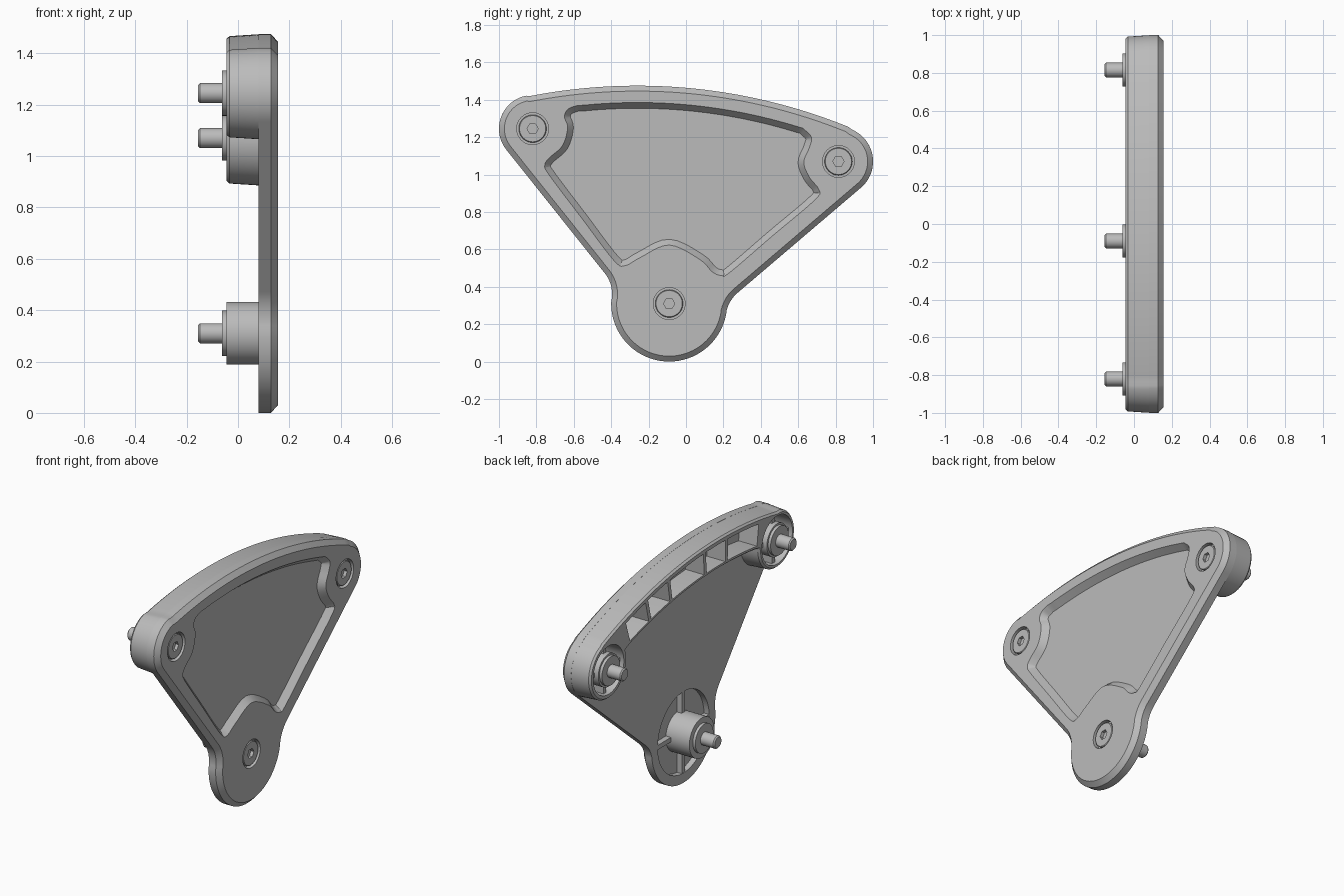
import bpy, bmesh
from math import cos, sin, radians, degrees, atan2, acos, hypot
from mathutils import Vector

cube = bpy.data.objects.get("Cube")
if cube:
    bpy.data.objects.remove(cube, do_unlink=True)

grey = bpy.data.materials.new("grey plastic")
grey.use_nodes = True
COLOUR = (0.5, 0.5, 0.5, 1)
grey.diffuse_color = COLOUR
grey.node_tree.nodes["Principled BSDF"].inputs["Base Color"].default_value = COLOUR

# Layout in the (y, z) plane: two end bosses, the lower hub and the big arc centre
LEFT, RIGHT, HUB = (-.82, 1.245), (.815, 1.07), (-.09, .31)
ARC, R_OUT, R_IN = (-.26, -1.525), 3.0, 2.8
BACK, PLATE, FRONT = -.045, .08, .155


def arc(c, r, a, b, n=24):
    return [Vector((c[0] + r * cos(radians(a + (b - a) * i / n)),
                    c[1] + r * sin(radians(a + (b - a) * i / n)))) for i in range(n + 1)]


def circle(c, r, n=48):
    return arc(c, r, 0, 360, n)[:-1]


def bearing(c, p):
    return degrees(atan2(p[1] - c[1], p[0] - c[0]))


def inset(pts, d):
    out = []
    for i, p in enumerate(pts):
        u = (p - pts[i - 1]).normalized()
        v = (pts[(i + 1) % len(pts)] - p).normalized()
        n = Vector((-u.y - v.y, u.x + v.x)).normalized()
        out.append(p + n * d)
    return out


def spline(pts, steps=5):
    """Smooth open curve through the points."""
    p = [Vector(q) for q in pts]
    p = [p[0] * 2 - p[1]] + p + [p[-1] * 2 - p[-2]]
    out = []
    for a, b, c, d in zip(p, p[1:], p[2:], p[3:]):
        for k in range(steps):
            t = k / steps
            out.append((b * 2 + (c - a) * t + (a * 2 - b * 5 + c * 4 - d) * t * t
                        + (b * 3 - a - c * 3 + d) * t ** 3) / 2)
    return out + [p[-2]]


def loft(name, sections):
    """Closed solid from (outline, x) sections stacked along x."""
    bm = bmesh.new()
    rings = [[bm.verts.new((x, p[0], p[1])) for p in pts] for pts, x in sections]
    n = len(rings[0])
    for a, b in zip(rings, rings[1:]):
        for i in range(n):
            bm.faces.new((a[i], a[(i + 1) % n], b[(i + 1) % n], b[i]))
    bm.faces.new(rings[0][::-1])
    bm.faces.new(rings[-1])
    bmesh.ops.recalc_face_normals(bm, faces=bm.faces)
    mesh = bpy.data.meshes.new(name)
    bm.to_mesh(mesh)
    bm.free()
    mesh.materials.append(grey)
    obj = bpy.data.objects.new(name, mesh)
    bpy.context.collection.objects.link(obj)
    return obj


def turned(name, c, steps, n=48):
    return loft(name, [(circle(c, r, n), x) for r, x in steps])


def cut(obj, cutters):
    for c in cutters:
        m = obj.modifiers.new("cut", "BOOLEAN")
        m.operation, m.solver, m.object = "DIFFERENCE", "EXACT", c
    dg = bpy.context.evaluated_depsgraph_get()
    mesh = bpy.data.meshes.new_from_object(obj.evaluated_get(dg))
    obj.modifiers.clear()
    obj.data = mesh
    for c in cutters:
        bpy.data.objects.remove(c, do_unlink=True)


def box(name, c, angle, near, far, half, x0, x1):
    d = Vector((cos(radians(angle)), sin(radians(angle))))
    s, c = Vector((-d.y, d.x)) * half, Vector(c)
    return loft(name, [([c + d * near - s, c + d * far - s, c + d * far + s, c + d * near + s], x)
                       for x in (x0, x1)])


# Fan-shaped face plate with chamfered front edge
a_left, a_right = bearing(ARC, LEFT), bearing(ARC, RIGHT)
top_arc = arc(ARC, R_OUT, a_right + .4, a_left - .4, 48)
fillet_l, fillet_r = (-.575, .36), (.392, .23)
outline = (arc(LEFT, .18, a_left, 218.5)
           + arc(fillet_l, .18, 38.5, bearing(fillet_l, HUB), 10)
           + arc(HUB, .31, bearing(HUB, fillet_l), 360 + bearing(HUB, fillet_r), 40)[1:]
           + arc(fillet_r, .18, bearing(fillet_r, HUB), 130.4, 10)[1:]
           + arc(RIGHT, .185, -49.6, a_right)
           + top_arc)
plate = loft("face_plate", [(outline, PLATE), (outline, .128), (inset(outline, .029), FRONT)])

# Recessed panel in the front that wraps around the three bosses
pocket = spline([(-.58, 1.37), (-.63, 1.35), (-.65, 1.31), (-.633, 1.25), (-.66, 1.155),
                 (-.73, 1.09), (-.755, 1.05), (-.73, .995), (-.56, .77), (-.385, .54),
                 (-.325, .513), (-.245, .556), (-.09, .623), (.075, .545), (.14, .48),
                 (.19, .46), (.235, .477), (.46, .67), (.69, .865), (.71, .92), (.66, .985),
                 (.63, 1.065), (.66, 1.145), (.67, 1.2), (.625, 1.248)])
pocket += arc(ARC, 2.91, bearing(ARC, (.6, 1.255)), bearing(ARC, (-.55, 1.37)), 30)
cutters = [loft("pocket_cutter", [(inset(pocket, .031), .117), (pocket, FRONT), (pocket, .2)])]

# Counterbores for the screw heads, and the round recess behind the lower hub
cutters += [turned("bore_cutter", c, [(.085, .125), (.085, .2)]) for c in (LEFT, RIGHT, HUB)]
cutters.append(turned("recess_cutter", HUB, [(.25, 0), (.25, .115)], 64))
cut(plate, cutters)

# Thick curved rim on the back, joining the two end bosses
def inner_angle(c, r):
    d = hypot(c[0] - ARC[0], c[1] - ARC[1])
    return degrees(acos((R_IN ** 2 - d * d - r * r) / (2 * d * r)))


end_l = arc(LEFT, .18, a_left, a_left + 360 - inner_angle(LEFT, .18), 40)
end_r = arc(RIGHT, .185, a_right - 360 + inner_angle(RIGHT, .185), a_right, 40)
inner = arc(ARC, R_IN, bearing(ARC, end_l[-1]), bearing(ARC, end_r[0]), 40)[1:-1]
rim_shape = end_l + inner + end_r + top_arc
rim = loft("back_rim", [(inset(rim_shape, .018), BACK), (inset(rim_shape, .008), BACK + .012),
                        (rim_shape, PLATE + .01)])

# Hollow cells between dividers, and hollow end bosses
cutters = []
stops = [-.645, -.33, -.12, .22, .43, .64]
for y0, y1 in zip(stops, stops[1:]):
    a0, a1 = [degrees(acos((y - ARC[0]) / 2.9)) for y in (y1 - .012, y0 + .012)]
    cell = arc(ARC, R_OUT - .04, a0, a1, 10) + arc(ARC, R_IN + .03, a1, a0, 10)
    cutters.append(loft("cell_cutter", [(cell, -.1), (cell, PLATE)]))
cutters += [turned("boss_cutter", c, [(.148, -.1), (.148, PLATE)]) for c in (LEFT, RIGHT)]
cut(rim, cutters)

# Hubs with cross ribs
for side, c, r, reach, rib_x, floor in (("left", RIGHT, .1, .155, -.02, .085),
                                        ("right", LEFT, .1, .155, -.02, .085),
                                        ("lower", HUB, .122, .26, PLATE, .12)):
    turned(side + "_hub", c, [(r, BACK), (r, floor)])
    for k in range(4):
        box(f"{side}_rib_{k + 1}", c, 90 * k, r - .01, reach, .014, rib_x + .001, floor)
    # Collar and screw shank on the back
    turned(side + "_collar", c, [(.088, -.062), (.088, BACK + .01)])
    turned(side + "_screw_shank", c, [(.032, -.155), (.039, -.148), (.039, -.05)], 32)
    # Screw head with hexagonal socket on the front
    head = turned(side + "_screw_head", c, [(.074, .12), (.074, .146), (.07, .15)])
    cut(head, [turned("socket_cutter", c, [(.03, .13), (.03, .2)], 6)])

# Smooth curved walls, keep edges crisp
bpy.ops.object.select_all(action="DESELECT")
parts = [o for o in bpy.context.collection.objects if o.type == "MESH"]
for o in parts:
    o.select_set(True)
bpy.context.view_layer.objects.active = plate
bpy.ops.object.shade_smooth_by_angle(angle=radians(28))
